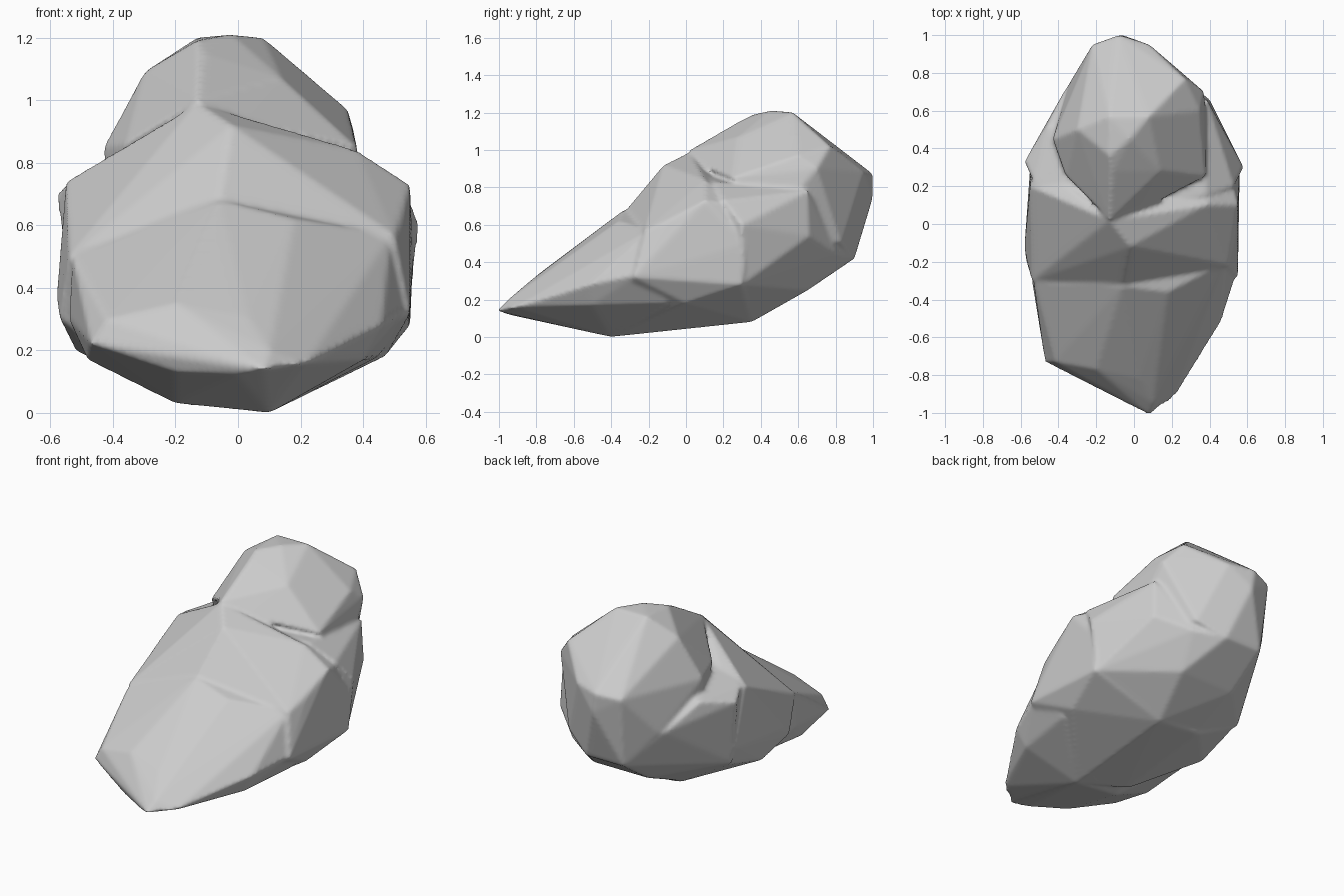
import bpy, bmesh

cube = bpy.data.objects.get("Cube")
if cube:
    bpy.data.objects.remove(cube, do_unlink=True)

stone = bpy.data.materials.new("stone grey")
stone.use_nodes = True
colour = (0.6, 0.6, 0.6, 1)
stone.diffuse_color = colour
stone.node_tree.nodes["Principled BSDF"].inputs["Base Color"].default_value = colour


def add_chunk(bm, corners):
    """Add one faceted chunk: the convex hull of its corners."""
    verts = [bm.verts.new(c) for c in corners]
    hull = bmesh.ops.convex_hull(bm, input=verts)
    unused = {g for g in hull["geom_interior"] + hull["geom_unused"]
              if isinstance(g, bmesh.types.BMVert)}
    bmesh.ops.delete(bm, geom=list(unused), context='VERTS')


# Narrow crown leaning to the back
crown_top = [(-.13, .36, 1.19), (-.02, .45, 1.21), (-.13, .57, 1.2), (.08, .57, 1.2),
             (-.3, .5, 1.09), (.27, .77, 1.02), (.35, .6, .97), (.37, .7, .9)]
crown_front = [(-.13, .02, 1), (-.11, .28, 1.15), (.14, .28, 1.07), (.02, .06, .93),
               (.38, .25, .85), (-.36, .25, .86), (-.43, .45, .85), (-.42, .45, .6),
               (.4, .45, .6)]
crown_back = [(-.22, .95, .85), (-.08, 1, .87), (.08, .95, .88), (-.06, 1, .75),
              (.22, .83, .5), (-.2, .9, .42), (.05, .9, .42), (-.34, .75, .6)]

# Wide lower rear chunk
rear_rim = [(-.13, .1, .9), (.38, .15, .83), (.53, .2, .73), (-.34, .12, .83),
            (-.53, .22, .75), (.58, .3, .6), (-.58, .33, .7), (.39, .65, .78),
            (.4, .66, .54), (-.46, .52, .74), (-.36, .72, .6)]
rear_base = [(.54, .3, .28), (-.53, .3, .3), (.1, .35, .08), (-.2, .35, .12),
             (.18, .65, .25), (-.2, .65, .25), (-.2, .9, .42), (.05, .9, .42),
             (.22, .8, .45)]

# Broad middle chunk, running back into the rear chunk
middle_top = [(-.13, .02, .99), (-.02, -.12, .92), (.38, .1, .84), (.55, .1, .73),
              (-.32, .06, .84), (-.55, .2, .74), (.02, -.2, .79), (-.06, -.32, .68),
              (.2, -.28, .62), (.5, .3, .7), (-.5, .3, .72)]
middle_sides = [(.53, -.1, .61), (.5, -.22, .57), (.55, -.28, .32), (.56, .32, .5),
                (.55, .3, .28), (-.58, -.12, .37), (-.54, -.3, .5), (-.57, -.2, .3),
                (-.55, .3, .4)]
middle_base = [(.1, -.4, 0), (-.2, -.3, .03), (.1, .35, .08), (-.2, .35, .11),
               (-.52, 0, .2), (.47, 0, .18), (-.5, .3, .28)]

# Low front wedge, running back into the middle chunk
front_slope = [(-.06, -.33, .68), (.18, -.36, .62), (-.53, -.31, .5), (-.54, -.3, .3),
               (.49, -.2, .57), (.2, -.26, .62), (.54, -.27, .33), (.46, -.52, .28),
               (.03, -.82, .31), (-.2, -.77, .35), (-.42, -.73, .3), (-.5, -.1, .45)]
front_toe = [(-.47, -.73, .22), (-.2, -.84, .13), (0, -.95, .12), (.08, -1.01, .14),
             (.1, -.95, .2), (.22, -.91, .16)]
front_base = [(.1, -.4, 0), (-.2, -.4, .03), (-.48, -.45, .17), (.4, -.5, .17),
              (.45, -.1, .18), (-.5, -.1, .22), (0, 0, .1)]

bm = bmesh.new()
add_chunk(bm, crown_top + crown_front + crown_back)
add_chunk(bm, rear_rim + rear_base)
add_chunk(bm, middle_top + middle_sides + middle_base)
add_chunk(bm, front_slope + front_toe + front_base)
bmesh.ops.recalc_face_normals(bm, faces=bm.faces)
mesh = bpy.data.meshes.new("boulder")
bm.to_mesh(mesh)
bm.free()
mesh.materials.append(stone)
boulder = bpy.data.objects.new("boulder", mesh)
bpy.context.collection.objects.link(boulder)

# Fuse the chunks into one skin and wear down the edges
fuse = boulder.modifiers.new("fuse", 'REMESH')
fuse.mode = 'VOXEL'
fuse.voxel_size = 0.013
fuse.use_smooth_shade = True
wear = boulder.modifiers.new("wear", 'SMOOTH')
wear.factor = 0.5
wear.iterations = 3
